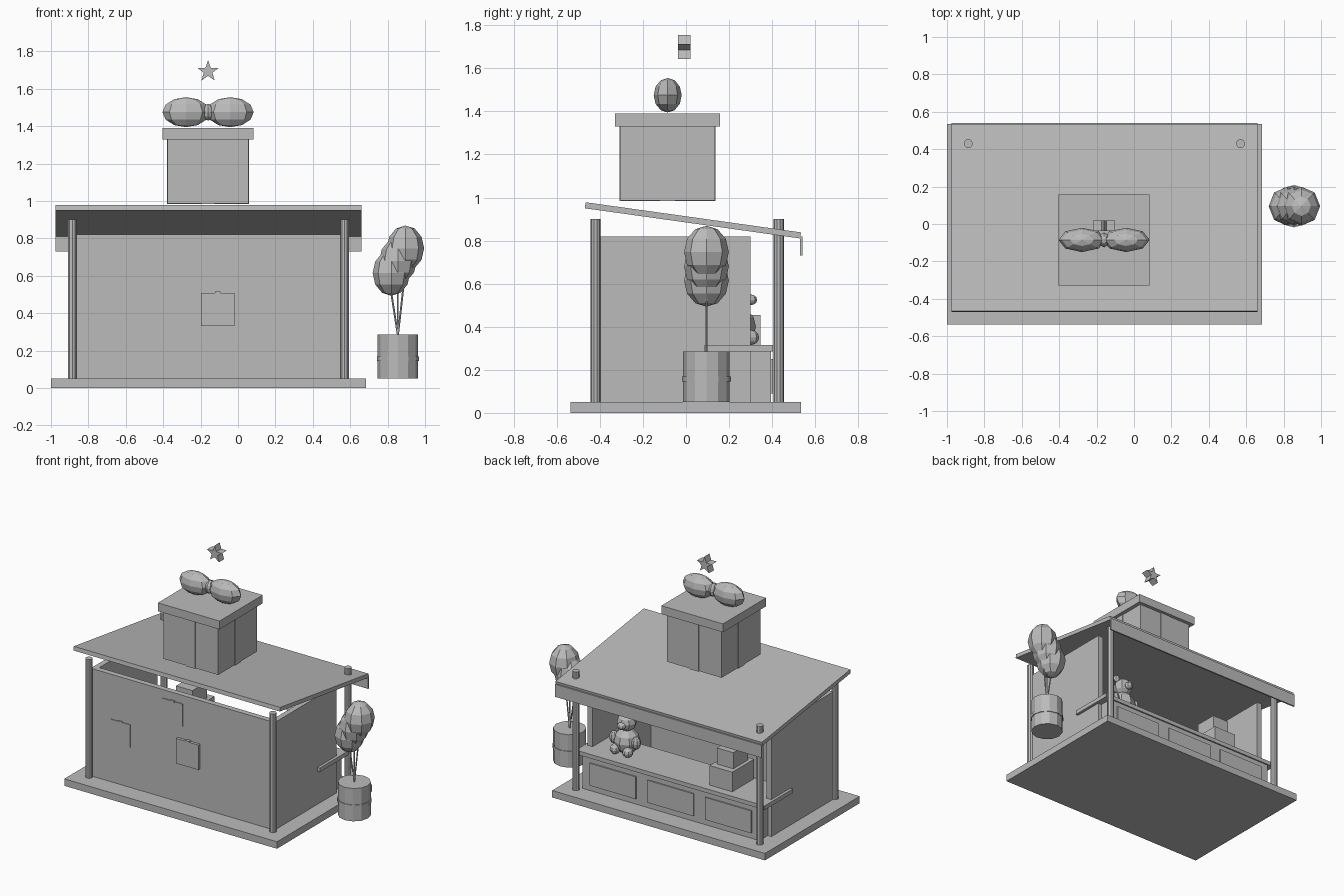
import bpy, math
from mathutils import Vector

if "Cube" in bpy.data.objects:
    bpy.data.objects.remove(bpy.data.objects["Cube"], do_unlink=True)

grey = bpy.data.materials.new("plain grey")
GREY = (0.5, 0.5, 0.5, 1)
grey.use_nodes = True
grey.diffuse_color = GREY
grey.node_tree.nodes["Principled BSDF"].inputs["Base Color"].default_value = GREY

MID = -0.158  # centre line of the stall


def finish(obj, name):
    obj.name = name
    obj.data.materials.append(grey)
    return obj


def box(name, x0, x1, y0, y1, z0, z1):
    bpy.ops.mesh.primitive_cube_add(size=1, location=((x0 + x1) / 2, (y0 + y1) / 2, (z0 + z1) / 2))
    obj = bpy.context.object
    obj.scale = (x1 - x0, y1 - y0, z1 - z0)
    return finish(obj, name)


def rod(name, start, end, radius, sides):
    a, b = Vector(start), Vector(end)
    bpy.ops.mesh.primitive_cylinder_add(vertices=sides, radius=radius, depth=(b - a).length, location=(a + b) / 2)
    obj = bpy.context.object
    obj.rotation_euler = (b - a).to_track_quat('Z', 'Y').to_euler()
    return finish(obj, name)


def ball(name, centre, size, sides=8, rings=6):
    bpy.ops.mesh.primitive_uv_sphere_add(segments=sides, ring_count=rings, radius=1, location=centre)
    obj = bpy.context.object
    obj.scale = size
    return finish(obj, name)


def prism(name, ring_a, ring_b):
    n = len(ring_a)
    faces = [(i, (i + 1) % n, (i + 1) % n + n, i + n) for i in range(n)]
    faces += [tuple(reversed(range(n))), tuple(range(n, 2 * n))]
    mesh = bpy.data.meshes.new(name)
    mesh.from_pydata(ring_a + ring_b, [], faces)
    obj = bpy.data.objects.new(name, mesh)
    bpy.context.collection.objects.link(obj)
    return finish(obj, name)


# Floor and corner posts
box("floor", -1, 0.685, -0.537, 0.535, 0, 0.05)
for side in (-1, 1):
    for y in (-0.42, 0.43):
        x = MID + side * 0.728
        rod("post", (x, y, 0.05), (x, y, 0.9), 0.024, 10)

# Walls, open at the counter side
box("long_wall", MID - 0.728, MID + 0.728, -0.4, -0.36, 0.05, 0.82)
for side in (-1, 1):
    x = MID + side * 0.708
    box("side_wall", x - 0.02, x + 0.02, -0.36, 0.3, 0.05, 0.82)

# Posters on the long wall, each with a small clip
for x, z, size, depth in ((-0.65, 0.42, 0.16, 0.005), (-0.235, 0.68, 0.16, 0.005), (-0.108, 0.42, 0.178, 0.02)):
    h = size / 2
    box("poster", x - h, x + h, -0.4 - depth, -0.399, z - h, z + h)
    box("poster_clip", x - 0.015, x + 0.015, -0.403 - depth, -0.399, z + h - 0.01, z + h + 0.006)

# Sloping roof and its valance
section = [(-0.47, 0.95), (0.53, 0.81), (0.534, 0.838), (-0.466, 0.978)]
prism("roof", [(-0.975, y, z) for y, z in section], [(0.66, y, z) for y, z in section])
box("valance", -0.975, 0.66, 0.53, 0.541, 0.73, 0.82)

# Counter with three raised panels
box("counter_body", MID - 0.7, MID + 0.7, 0.15, 0.395, 0.05, 0.286)
box("counter_top", MID - 0.748, MID + 0.748, 0.085, 0.405, 0.286, 0.315)
for i in (-1, 0, 1):
    x = MID + i * 0.457
    box("counter_panel", x - 0.183, x + 0.183, 0.39, 0.404, 0.09, 0.25)

# Stacked boxes on the counter
box("lower_box", -0.61, -0.43, 0.1, 0.347, 0.315, 0.455)
box("upper_box", -0.585, -0.455, 0.135, 0.3, 0.455, 0.57)

# Toy bear on the counter
bx, by = 0.3, 0.24
ball("bear_body", (bx, by, 0.4), (0.088, 0.085, 0.09))
ball("bear_head", (bx, by, 0.535), (0.068, 0.065, 0.062))
ball("bear_snout", (bx, by + 0.06, 0.525), (0.03, 0.03, 0.025))
for side in (-1, 1):
    ball("bear_ear", (bx + side * 0.055, by, 0.585), (0.026, 0.02, 0.026))
    ball("bear_arm", (bx + side * 0.088, by + 0.02, 0.41), (0.032, 0.032, 0.045))
    ball("bear_foot", (bx + side * 0.05, by + 0.06, 0.35), (0.035, 0.04, 0.035))

# Big present above the roof, with ribbon bands
gx, gy = -0.16, -0.085
box("present", gx - 0.216, gx + 0.216, gy - 0.219, gy + 0.219, 0.987, 1.33)
box("present_lid", gx - 0.244, gx + 0.244, gy - 0.244, gy + 0.244, 1.33, 1.39)
box("ribbon_across", gx - 0.22, gx + 0.22, gy - 0.035, gy + 0.035, 0.984, 1.34)
box("ribbon_along", gx - 0.035, gx + 0.035, gy - 0.223, gy + 0.223, 0.984, 1.34)

# Bow
for side in (-1, 1):
    ball("bow_loop", (gx + side * 0.118, gy, 1.475), (0.126, 0.065, 0.08))
ball("bow_knot", (gx, gy, 1.475), (0.03, 0.04, 0.045))

# Star
star = []
for i in range(10):
    r = 0.024 if i % 2 else 0.061
    a = math.pi / 2 + i * math.pi / 5
    star.append((gx + r * math.cos(a), 1.693 + r * math.sin(a)))
prism("star", [(x, -0.037, z) for x, z in star], [(x, 0.02, z) for x, z in star])

# Barrel with balloons
cx, cy = 0.855, 0.095
rod("barrel", (cx, cy, 0.05), (cx, cy, 0.285), 0.108, 12)
rod("barrel_band", (cx, cy, 0.145), (cx, cy, 0.168), 0.113, 12)
for x, z in ((0.895, 0.747), (0.855, 0.68), (0.82, 0.615)):
    ball("balloon", (x, cy, z), (0.1, 0.104, 0.122))
    rod("balloon_string", (cx, cy, 0.28), (x, cy, z - 0.11), 0.005, 6)
